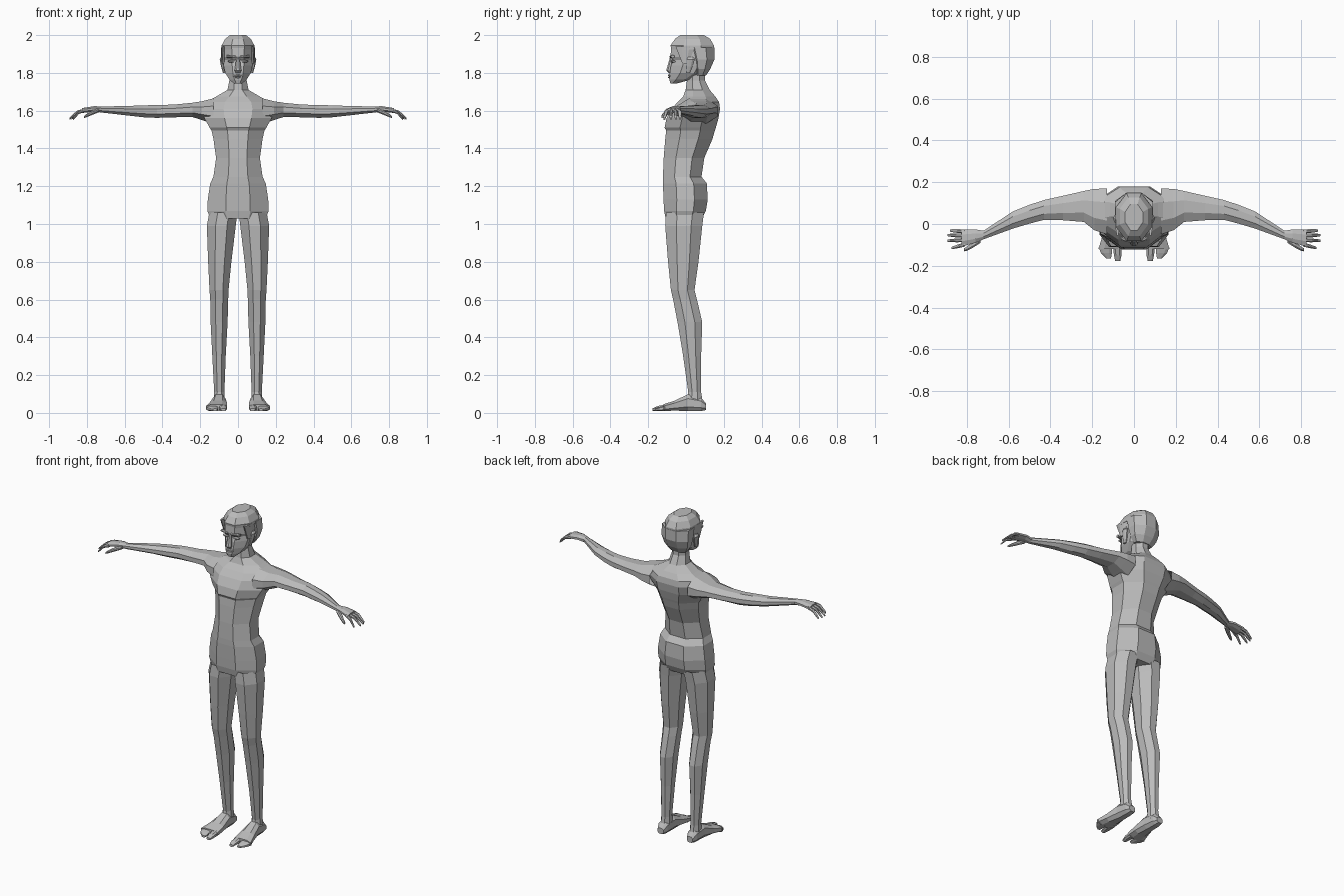
import bpy, bmesh

skin = bpy.data.materials.new("plain_grey")
skin.diffuse_color = (0.5, 0.5, 0.5, 1)


def tube(name, axis, rows, c=0.3, mirror=False, caps=(True, True)):
    """Loft of chamfered-box sections along an axis.
    Each row: position, then min/max of the two remaining axes."""
    bm = bmesh.new()
    others = [i for i in range(3) if i != axis]
    rings = []
    for p, u0, u1, v0, v1 in rows:
        du, dv = (u1 - u0) * c, (v1 - v0) * c
        pts = [(u0 + du, v0), (u1 - du, v0), (u1, v0 + dv), (u1, v1 - dv),
               (u1 - du, v1), (u0 + du, v1), (u0, v1 - dv), (u0, v0 + dv)]
        ring = []
        for u, v in pts:
            co = [0, 0, 0]
            co[axis], co[others[0]], co[others[1]] = p, u, v
            ring.append(bm.verts.new(co))
        rings.append(ring)
    for a, b in zip(rings, rings[1:]):
        for i in range(8):
            j = (i + 1) % 8
            bm.faces.new((a[i], a[j], b[j], b[i]))
    if caps[0]:
        bm.faces.new(rings[0])
    if caps[1]:
        bm.faces.new(rings[-1])
    bmesh.ops.recalc_face_normals(bm, faces=bm.faces)
    # open shells: make sure the faces point away from the section centre
    f = bm.faces[0]
    mid = sum((v.co for v in rings[0] + rings[1]), f.normal * 0) / 16
    if f.normal.dot(f.calc_center_median() - mid) < 0:
        bmesh.ops.reverse_faces(bm, faces=bm.faces)
    me = bpy.data.meshes.new(name)
    bm.to_mesh(me)
    bm.free()
    me.materials.append(skin)
    ob = bpy.data.objects.new(name, me)
    bpy.context.collection.objects.link(ob)
    if mirror:
        ob.modifiers.new("mirror", 'MIRROR')
    return ob


def sym(rows):
    """Rows of height, half width, front, back -> symmetric sections."""
    return [(z, -w, w, f, b) for z, w, f, b in rows]


# Torso with hips, waist, chest, shoulders and neck
tube("torso", 2, sym([
    (1.03, .148, -.108, .085), (1.07, .162, -.116, .105),
    (1.13, .16, -.119, .115), (1.215, .147, -.122, .11),
    (1.25, .13, -.122, .082), (1.35, .116, -.118, .097),
    (1.45, .13, -.110, .14), (1.495, .14, -.105, .153),
    (1.51, .15, -.113, .158), (1.56, .178, -.103, .172),
    (1.61, .19, -.075, .18), (1.645, .175, -.045, .175),
    (1.675, .115, -.015, .155), (1.71, .056, -.002, .125),
    (1.76, .046, .005, .10), (1.82, .046, .01, .10)]), c=0.3, caps=(True, False))

# Legs
tube("leg", 2, [
    (1.06, .004, .152, -.106, .095), (.99, .012, .165, -.11, .086),
    (.80, .035, .158, -.095, .066), (.65, .05, .151, -.08, .045),
    (.60, .052, .147, -.068, .058), (.48, .055, .145, -.045, .086),
    (.30, .065, .136, -.015, .08), (.11, .072, .126, .012, .08),
    (.05, .068, .13, .0, .09)], mirror=True, caps=(False, False))

# Feet and toes
tube("foot", 1, [
    (.106, .08, .12, .015, .05), (.08, .07, .13, .01, .08),
    (.01, .066, .135, .01, .098), (-.06, .058, .152, .012, .065),
    (-.12, .057, .17, .01, .045)], c=0.25, mirror=True)
tube("big_toe", 1, [(-.11, .058, .1, .01, .045), (-.15, .06, .096, .01, .036),
                    (-.178, .066, .09, .01, .024)], c=0.25, mirror=True)
tube("small_toes", 1, [(-.11, .104, .17, .01, .04), (-.14, .106, .158, .01, .032),
                       (-.165, .11, .132, .01, .022)], c=0.25, mirror=True)

# Arms, from shoulder to palm
tube("arm", 0, [
    (.13, -.05, .17, 1.53, 1.665), (.19, -.03, .168, 1.55, 1.65),
    (.24, .01, .158, 1.566, 1.642), (.34, .018, .135, 1.565, 1.632),
    (.43, .02, .115, 1.562, 1.63), (.50, .002, .092, 1.565, 1.628),
    (.58, -.022, .06, 1.574, 1.625), (.72, -.073, -.032, 1.59, 1.622),
    (.76, -.09, -.026, 1.595, 1.624), (.825, -.108, -.026, 1.588, 1.614)],
    mirror=True, caps=(False, True))

# Fingers: root y, tip y, tip x
for name, y0, y1, tip in (("little_finger", -.036, -.031, .882),
                          ("ring_finger", -.057, -.053, .893),
                          ("middle_finger", -.077, -.080, .893),
                          ("index_finger", -.098, -.115, .873)):
    rows = []
    for t, z, r in ((0, 1.602, .010), (.5, 1.592, .009), (.85, 1.567, .007), (1, 1.556, .005)):
        y = y0 + (y1 - y0) * t
        rows.append((.81 + (tip - .81) * t, y - r, y + r, z - r, z + r))
    tube(name, 0, rows, mirror=True)
tube("thumb", 0, [(.735, -.09, -.062, 1.592, 1.612), (.77, -.113, -.085, 1.578, 1.602),
                  (.80, -.128, -.108, 1.566, 1.584), (.815, -.131, -.117, 1.56, 1.572)],
     mirror=True)

# Head: jaw, face and skull
tube("head", 2, sym([
    (1.745, .024, -.083, -.045), (1.765, .046, -.088, .03),
    (1.80, .068, -.086, .10), (1.84, .077, -.08, .13),
    (1.868, .08, -.07, .135), (1.885, .082, -.082, .135),
    (1.95, .08, -.078, .135)]))

# Hair: cap on top and fall behind the ears
tube("hair_cap", 2, sym([
    (1.925, .088, -.078, .148), (1.945, .087, -.082, .148),
    (1.98, .068, -.058, .128), (2.0, .042, -.03, .095)]))
tube("hair_back", 2, sym([
    (1.785, .055, .045, .105), (1.82, .078, .035, .128),
    (1.87, .09, .02, .15), (1.935, .09, .0, .15)]))
tube("sideburn", 2, [(1.85, .07, .086, -.02, .01), (1.94, .07, .088, -.055, .05)], mirror=True)

# Face details and ears
tube("nose", 2, sym([
    (1.80, .014, -.092, -.075), (1.812, .018, -.105, -.075), (1.885, .008, -.084, -.065)]))
tube("brow", 0, [(.012, -.088, -.07, 1.878, 1.892), (.062, -.08, -.06, 1.88, 1.894)], mirror=True)
tube("eye", 0, [(.018, -.076, -.06, 1.856, 1.866), (.034, -.079, -.06, 1.853, 1.869),
                (.052, -.073, -.055, 1.857, 1.865)], mirror=True)
tube("upper_lip", 0, [(-.026, -.088, -.075, 1.782, 1.787), (0, -.096, -.08, 1.782, 1.792),
                      (.026, -.088, -.075, 1.782, 1.787)])
tube("lower_lip", 0, [(-.022, -.089, -.075, 1.775, 1.779), (0, -.094, -.08, 1.771, 1.78),
                      (.022, -.089, -.075, 1.775, 1.779)])
tube("ear", 2, [(1.80, .07, .08, .0, .022), (1.835, .072, .09, .002, .036),
                (1.872, .074, .097, .004, .046), (1.885, .074, .09, .012, .036)], mirror=True)
